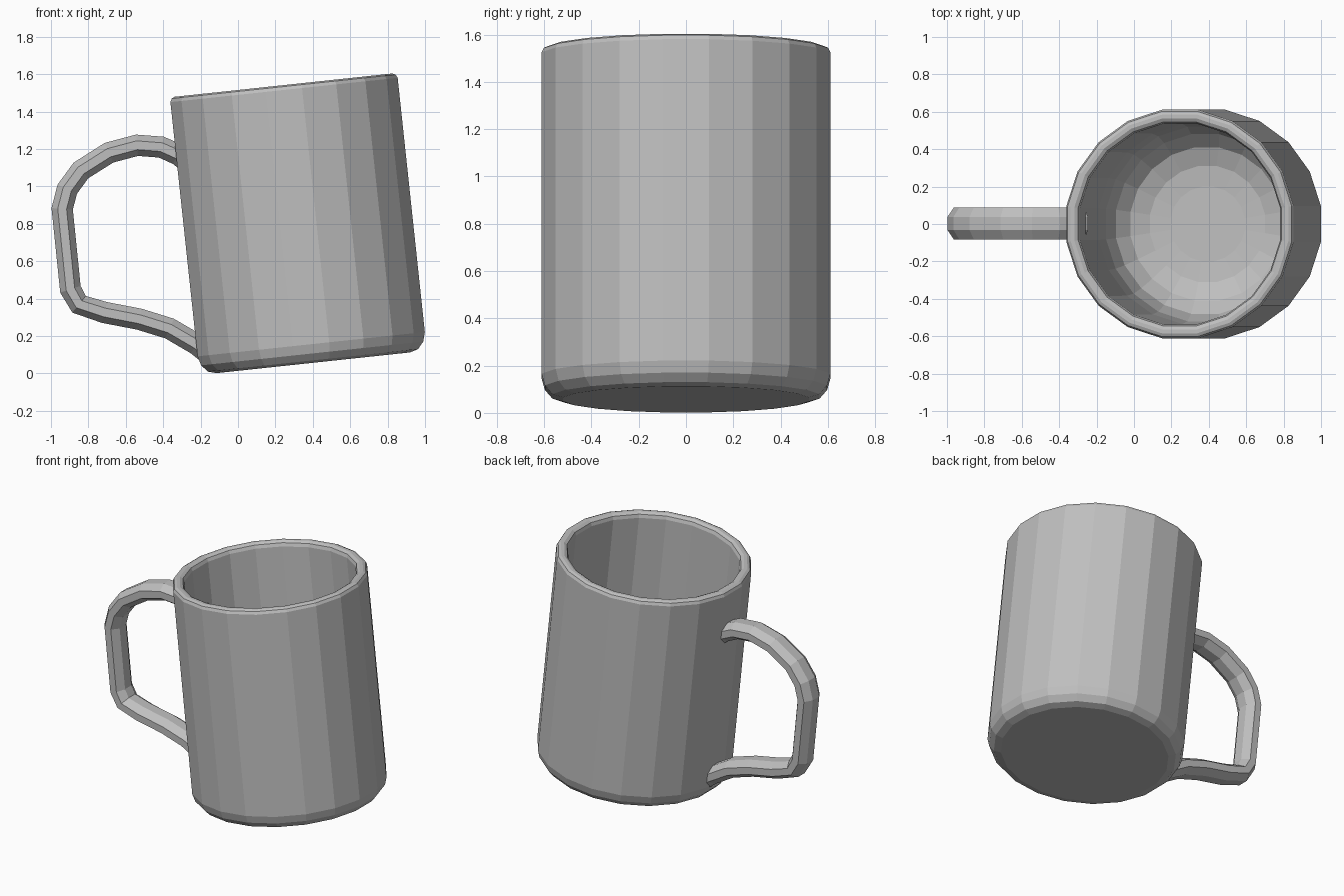
import bpy, bmesh
from math import sin, cos, pi, radians
from mathutils import Matrix, Vector

cube = bpy.data.objects.get("Cube")
if cube:
    bpy.data.objects.remove(cube, do_unlink=True)

GREY = (0.52, 0.52, 0.52, 1)
ceramic = bpy.data.materials.new("grey ceramic")
ceramic.use_nodes = True
ceramic.diffuse_color = GREY
ceramic.node_tree.nodes["Principled BSDF"].inputs["Base Color"].default_value = GREY


def loft(name, rings, matrix=Matrix()):
    """Skin a list of closed rings and cap both ends."""
    bm = bmesh.new()
    loops = [[bm.verts.new(p) for p in ring] for ring in rings]
    n = len(loops[0])
    for a, b in zip(loops, loops[1:]):
        for i in range(n):
            j = (i + 1) % n
            bm.faces.new((a[i], a[j], b[j], b[i]))
    bm.faces.new(loops[0])
    bm.faces.new(loops[-1])
    bmesh.ops.recalc_face_normals(bm, faces=bm.faces)
    mesh = bpy.data.meshes.new(name)
    bm.to_mesh(mesh)
    bm.free()
    mesh.materials.append(ceramic)
    obj = bpy.data.objects.new(name, mesh)
    obj.matrix_world = matrix
    bpy.context.collection.objects.link(obj)
    return obj


def ellipse(sides):
    """Unit polygon with flat sides facing the axes."""
    return [(cos(2 * pi * (i + 0.5) / sides), sin(2 * pi * (i + 0.5) / sides))
            for i in range(sides)]


# Mug body: (radius, height) from the underside, over the rim, to the inner floor
profile = [(0.52, 0), (0.565, 0.013), (0.597, 0.05), (0.611, 0.1),
           (0.611, 1.467), (0.602, 1.485), (0.585, 1.493), (0.565, 1.493),
           (0.546, 1.482), (0.538, 1.46), (0.535, 0.55), (0.52, 0.32),
           (0.48, 0.2), (0.41, 0.125), (0.31, 0.085), (0.2, 0.075)]
SIDES = 20
tilt = Matrix.Translation((0.402, 0, 0.057)) @ Matrix.Rotation(radians(-6.1), 4, 'Y')
loft("mug_body",
     [[(r / cos(pi / SIDES) * x, r / cos(pi / SIDES) * y, h) for x, y in ellipse(SIDES)]
      for r, h in profile], tilt)

# Handle: flattened tube swept along a path in the xz plane
path = [Vector((x, 0.003, z)) for x, z in [
    (-0.28, 1.14), (-0.32, 1.17), (-0.41, 1.21), (-0.54, 1.22), (-0.69, 1.18),
    (-0.84, 1.085), (-0.913, 0.985), (-0.94, 0.88), (-0.896, 0.45),
    (-0.85, 0.37), (-0.714, 0.326), (-0.527, 0.29), (-0.366, 0.24),
    (-0.22, 0.155), (-0.17, 0.115)]]
rings = []
for i, p in enumerate(path):
    before = (p - path[max(i - 1, 0)]).normalized()
    after = (path[min(i + 1, len(path) - 1)] - p).normalized()
    t = (before + after).normalized()
    side = Vector((-t.z, 0, t.x))
    rings.append([p + side * 0.062 * a + Vector((0, 0.092 * b, 0)) for a, b in ellipse(8)])
loft("handle", rings)
